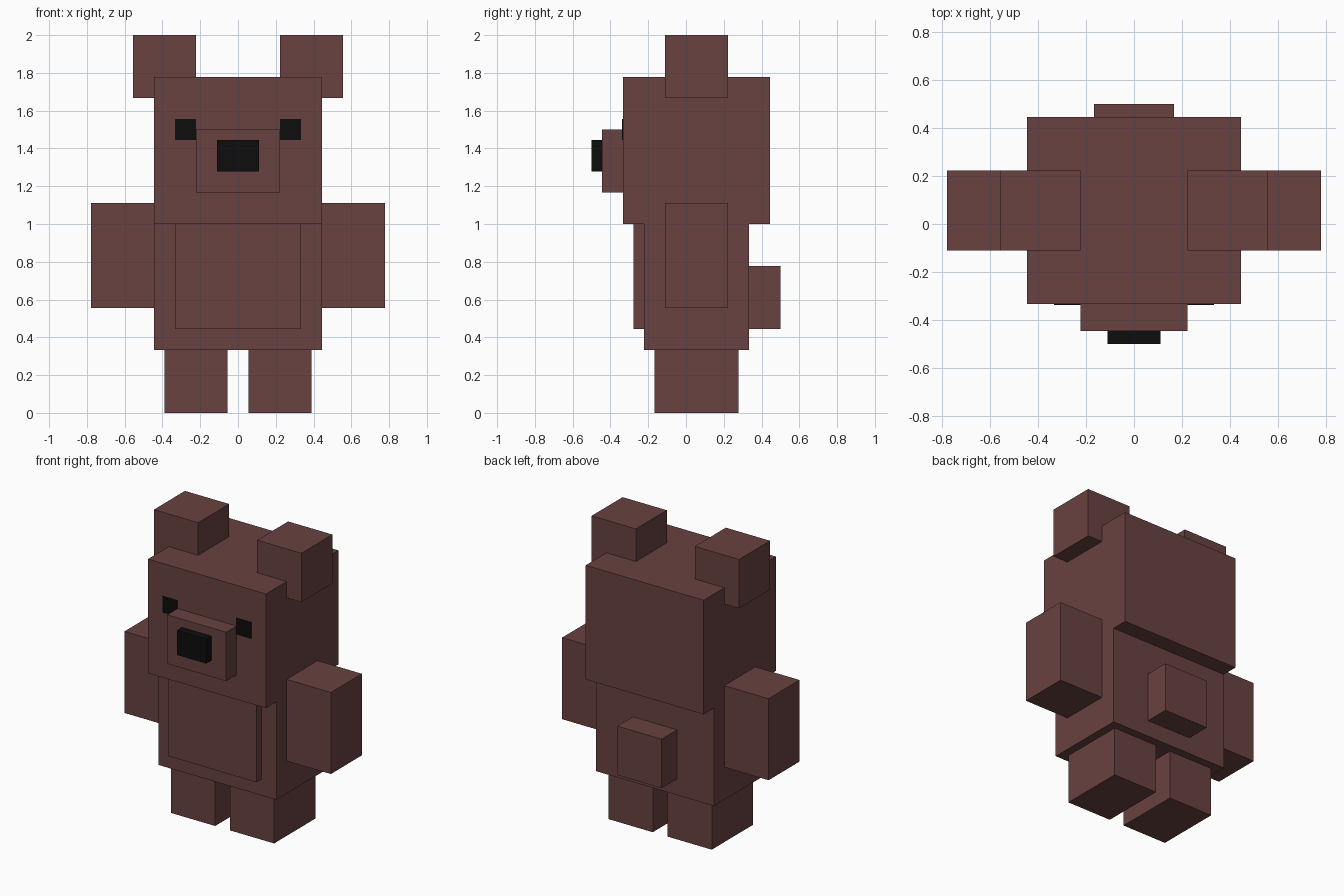
import bpy
import bmesh

if "Cube" in bpy.data.objects:
    bpy.data.objects.remove(bpy.data.objects["Cube"])

U = 1 / 18  # block unit: the figure is 36 units tall


def material(name, rgb):
    m = bpy.data.materials.new(name)
    m.diffuse_color = (*rgb, 1.0)
    m.use_nodes = True
    m.node_tree.nodes["Principled BSDF"].inputs["Base Color"].default_value = m.diffuse_color
    return m


brown = material("brown fur", (0.14, 0.054, 0.051))
black = material("black", (0.004, 0.004, 0.004))


def box(name, x, y, z, mat=brown):
    """Box from (min, max) ranges in block units."""
    bm = bmesh.new()
    bmesh.ops.create_cube(bm, size=1)
    for v in bm.verts:
        v.co = [(r[0] if c < 0 else r[1]) * U for c, r in zip(v.co, (x, y, z))]
    mesh = bpy.data.meshes.new(name)
    bm.to_mesh(mesh)
    bm.free()
    mesh.materials.append(mat)
    obj = bpy.data.objects.new(name, mesh)
    bpy.context.collection.objects.link(obj)


def pair(name, x, y, z, mat=brown):
    """Matching boxes on both sides of x = 0."""
    box("left_" + name, x, y, z, mat)
    box("right_" + name, (-x[1], -x[0]), y, z, mat)


# Torso
box("body", (-8, 8), (-4, 6), (6, 18))
box("belly", (-6, 6), (-5, -4), (8, 18))
box("tail", (-3, 3), (6, 9), (8, 14))

# Head and face
box("head", (-8, 8), (-6, 8), (18, 32))
box("muzzle", (-4, 4), (-8, -6), (21, 27))
box("nose", (-2, 2), (-9, -8), (23, 26), black)
pair("eye", (4, 6), (-6.08, -6), (26, 28), black)
pair("ear", (4, 10), (-2, 4), (30, 36))

# Limbs
pair("arm", (8, 14), (-2, 4), (10, 20))
pair("leg", (1, 7), (-3, 5), (0, 6))
